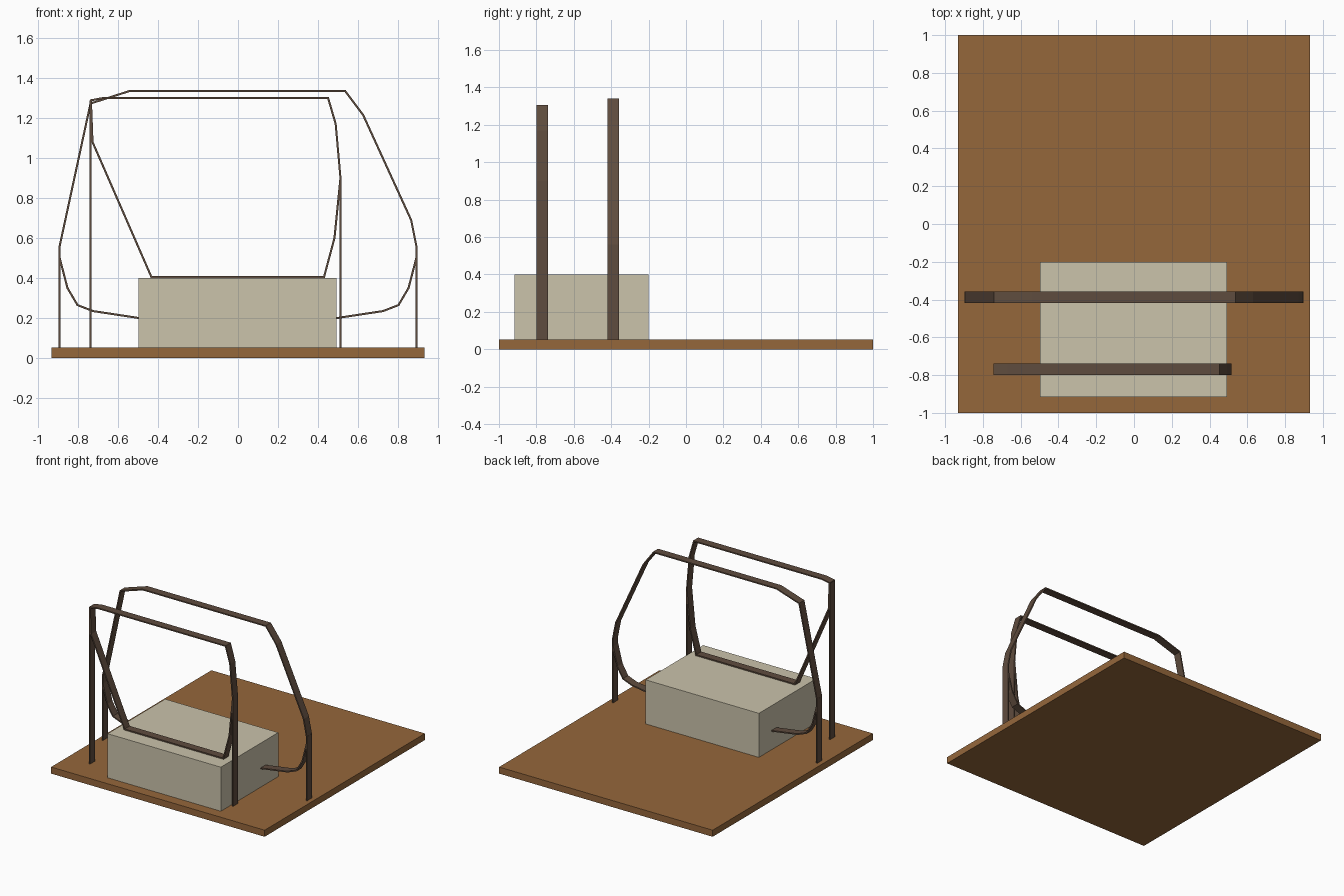
import bpy
import bmesh
from mathutils import Vector

cube = bpy.data.objects.get("Cube")
if cube:
    bpy.data.objects.remove(cube, do_unlink=True)


def srgb(r, g, b):
    lin = [c / 12.92 if c < 0.04 else ((c + 0.055) / 1.055) ** 2.4
           for c in (r / 255, g / 255, b / 255)]
    return (*lin, 1)


def material(name, color):
    mat = bpy.data.materials.new(name)
    mat.use_nodes = True
    mat.diffuse_color = color
    mat.node_tree.nodes["Principled BSDF"].inputs["Base Color"].default_value = color
    return mat


WOOD = material("brown wood", srgb(149, 103, 59))
STONE = material("pale stone", srgb(203, 195, 171))
DARK = material("dark brown", srgb(95, 76, 62))


def finish(name, bm, mat):
    bmesh.ops.recalc_face_normals(bm, faces=bm.faces)
    mesh = bpy.data.meshes.new(name)
    bm.to_mesh(mesh)
    bm.free()
    mesh.materials.append(mat)
    obj = bpy.data.objects.new(name, mesh)
    bpy.context.collection.objects.link(obj)
    return obj


def box(name, low, high, mat):
    low, high = Vector(low), Vector(high)
    bm = bmesh.new()
    bmesh.ops.create_cube(bm, size=1)
    bmesh.ops.scale(bm, vec=high - low, verts=bm.verts)
    bmesh.ops.translate(bm, vec=(low + high) / 2, verts=bm.verts)
    return finish(name, bm, mat)


def strap(name, path, y, closed=False, thick=0.01, width=0.062):
    """Flat bar swept along an x-z path, with mitred corners."""
    pts = [Vector(p) for p in path]
    n = len(pts)
    bm = bmesh.new()
    rings = []
    for i, p in enumerate(pts):
        before = pts[i - 1] if closed or i else None
        after = pts[(i + 1) % n] if closed or i < n - 1 else None
        d1 = (p - before).normalized() if before else (after - p).normalized()
        d2 = (after - p).normalized() if after else d1
        tangent = (d1 + d2).normalized()
        side = Vector((-tangent.y, tangent.x)) * thick / 2 / max(tangent.dot(d1), 0.5)
        rings.append([bm.verts.new((q.x, y + s * width / 2, q.y))
                      for q, s in ((p + side, -1), (p + side, 1),
                                   (p - side, 1), (p - side, -1))])
    for i in range(n if closed else n - 1):
        a, b = rings[i], rings[(i + 1) % n]
        for k in range(4):
            m = (k + 1) % 4
            bm.faces.new((a[k], a[m], b[m], b[k]))
    if not closed:
        bm.faces.new(rings[0])
        bm.faces.new(rings[-1])
    return finish(name, bm, DARK)


# Base board and block
FLOOR = 0.052
box("base_board", (-0.933, -1, 0), (0.933, 1, FLOOR), WOOD)
box("block", (-0.497, -0.917, FLOOR), (0.492, -0.2, 0.4), STONE)

# Front loop, resting on the block, with its two posts
FRONT_Y, REAR_Y = -0.769, -0.388
strap("front_loop", [
    (-0.735, 1.288), (-0.67, 1.3), (0.45, 1.3), (0.488, 1.17), (0.512, 0.9),
    (0.482, 0.6), (0.43, 0.406), (-0.433, 0.406), (-0.727, 1.08)],
    FRONT_Y, closed=True)
strap("front_post_right", [(-0.738, FLOOR), (-0.738, 1.288)], FRONT_Y)
strap("front_post_left", [(0.512, FLOOR), (0.512, 0.9)], FRONT_Y)

# Rear hoop, running from one side of the block over to the other
lower = [(0.48, 0.198), (0.725, 0.235), (0.802, 0.265), (0.852, 0.35),
         (0.891, 0.5), (0.891, 0.56)]
left_side = lower + [(0.865, 0.69), (0.625, 1.215), (0.535, 1.335)]
right_side = [(-x, z) for x, z in lower] + [(-0.737, 1.272), (-0.54, 1.335)]
strap("rear_hoop", left_side + right_side[::-1], REAR_Y)
for side, sign in (("left", 1), ("right", -1)):
    strap("rear_post_" + side, [(sign * 0.892, FLOOR), (sign * 0.892, 0.56)], REAR_Y)
